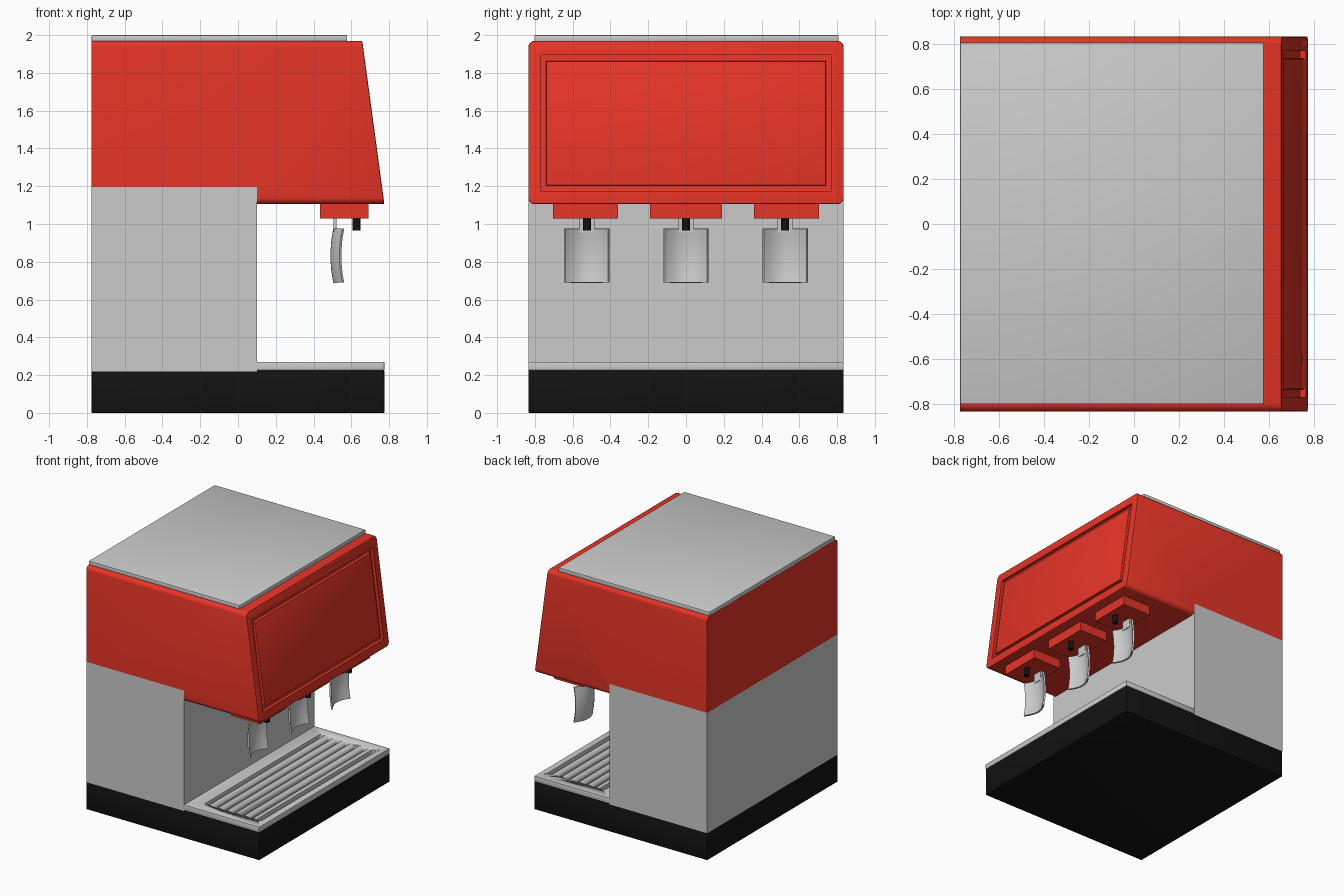
import bpy, bmesh, math

if "Cube" in bpy.data.objects:
    bpy.data.objects.remove(bpy.data.objects["Cube"])


def material(name, rgb):
    m = bpy.data.materials.new(name)
    m.diffuse_color = (*rgb, 1)
    m.use_nodes = True
    m.node_tree.nodes["Principled BSDF"].inputs["Base Color"].default_value = m.diffuse_color
    return m


RED = material("red", (0.80, 0.035, 0.02))
BLACK = material("black", (0.006, 0.006, 0.006))


def finish(bm, name, mat=None, smooth=True):
    bmesh.ops.recalc_face_normals(bm, faces=bm.faces)
    me = bpy.data.meshes.new(name)
    bm.to_mesh(me)
    bm.free()
    ob = bpy.data.objects.new(name, me)
    bpy.context.collection.objects.link(ob)
    if mat:
        me.materials.append(mat)
    if smooth:
        activate(ob)
        bpy.ops.object.shade_smooth_by_angle(angle=math.radians(35))
    return ob


def activate(ob):
    bpy.ops.object.select_all(action='DESELECT')
    ob.select_set(True)
    bpy.context.view_layer.objects.active = ob


def round_edges(bm, test, radius, segs):
    edges = [e for e in bm.edges if test(*[v.co for v in e.verts])]
    bmesh.ops.bevel(bm, geom=edges, offset=radius, segments=segs,
                    profile=0.5, affect='EDGES')


def prism_bm(profile, y0, y1):
    """x-z profile pulled along y"""
    bm = bmesh.new()
    f = bm.faces.new([bm.verts.new((x, y0, z)) for x, z in profile])
    r = bmesh.ops.extrude_face_region(bm, geom=[f])
    for v in r['geom']:
        if isinstance(v, bmesh.types.BMVert):
            v.co.y = y1
    bmesh.ops.recalc_face_normals(bm, faces=bm.faces)
    return bm


def box_bm(x0, x1, y0, y1, z0, z1, bevel=0):
    bm = prism_bm([(x0, z0), (x1, z0), (x1, z1), (x0, z1)], y0, y1)
    if bevel:
        round_edges(bm, lambda a, b: True, bevel, 2)
    return bm


def cut(ob, cutter):
    cutter.hide_render = True
    m = ob.modifiers.new("cut", 'BOOLEAN')
    m.operation, m.solver, m.object = 'DIFFERENCE', 'EXACT', cutter
    activate(ob)
    bpy.ops.object.modifier_apply(modifier=m.name)
    bpy.data.objects.remove(cutter)


W, X = 0.835, 0.775

# Base, lower cabinet and lid
finish(box_bm(-X, X, -W, W, 0, 0.225, 0.005), "base", BLACK)
finish(box_bm(-X, 0.10, -W, W, 0.22, 1.195), "lower_cabinet")
finish(box_bm(-X, 0.578, -0.803, 0.808, 1.965, 2.0, 0.006), "lid")

# Drip tray with slots
tray = finish(box_bm(0.10, X, -W, W, 0.225, 0.27, 0.003), "drip_tray")
for i in range(7):
    c = 0.235 + 0.078 * i
    bm = box_bm(c - 0.02, c + 0.02, -0.745, 0.745, 0.24, 0.30)
    round_edges(bm, lambda a, b: abs(a.z - b.z) > 0.01, 0.018, 4)
    cut(tray, finish(bm, "slot_cutter"))


# Upper housing with sloping front and grooved panel
def front_x(z):
    return X - (z - 1.105) * 0.117 / 0.865


def front_slab(z0, z1, half, inner, outer):
    pts = [(front_x(z0) - inner, z0), (front_x(z0) + outer, z0),
           (front_x(z1) + outer, z1), (front_x(z1) - inner, z1)]
    return prism_bm(pts, -half, half)


bm = prism_bm([(-X, 1.195), (0.10, 1.195), (0.10, 1.105), (X, 1.105),
               (front_x(1.97), 1.97), (-X, 1.97)], -W, W)
round_edges(bm, lambda a, b: abs(a.z - b.z) < 0.01 and abs(a.x - b.x) > 0.3
            and (a.z > 1.9 or a.z < 1.15), 0.035, 5)
round_edges(bm, lambda a, b: all(abs(p.x - front_x(p.z)) < 0.001 for p in (a, b)),
            0.008, 2)
housing = finish(bm, "upper_housing", RED)
cut(housing, finish(front_slab(1.175, 1.895, 0.77, 0.025, 0.1), "recess_cutter"))
activate(housing)
bpy.ops.object.shade_smooth_by_angle(angle=math.radians(35))
bm = front_slab(1.205, 1.863, 0.74, 0.03, -0.002)
round_edges(bm, lambda a, b: all(p.x > front_x(p.z) - 0.01 for p in (a, b)), 0.006, 2)
finish(bm, "front_panel", RED)


# Curved cup lever, bowed in height and hollow towards the front
def lever(name, yc):
    bm = bmesh.new()
    nu, nv, h = 12, 8, 0.116
    rows = []
    for j in range(nv + 1):
        t = 2 * j / nv - 1
        row = []
        for i in range(nu + 1):
            s = 2 * i / nu - 1
            row.append(bm.verts.new((0.496 + 0.015 * t * t + 0.046 * s * s,
                                     yc + h * s, 0.8325 + 0.1425 * t)))
        rows.append(row)
    for a, b in zip(rows, rows[1:]):
        for i in range(nu):
            bm.faces.new((a[i], a[i + 1], b[i + 1], b[i]))
    ob = finish(bm, name)
    m = ob.modifiers.new("thickness", 'SOLIDIFY')
    m.thickness, m.offset = 0.013, 0
    activate(ob)
    bpy.ops.object.modifier_apply(modifier=m.name)
    bpy.ops.object.shade_smooth_by_angle(angle=math.radians(35))


# Three dispensing heads
for tag, yc, y0, y1 in (("left", -0.525, -0.703, -0.36),
                        ("middle", 0, -0.19, 0.19),
                        ("right", 0.525, 0.36, 0.703)):
    finish(box_bm(0.435, 0.69, y0, y1, 1.03, 1.11), tag + "_valve_block", RED)
    bm = bmesh.new()
    bmesh.ops.create_cone(bm, cap_ends=True, segments=16, radius1=0.021,
                          radius2=0.021, depth=0.075)
    bmesh.ops.translate(bm, verts=bm.verts, vec=(0.627, yc, 1.0025))
    finish(bm, tag + "_nozzle", BLACK)
    finish(box_bm(0.505, 0.521, yc - 0.04, yc + 0.04, 0.955, 1.035), tag + "_lever_stem")
    lever(tag + "_lever", yc)
